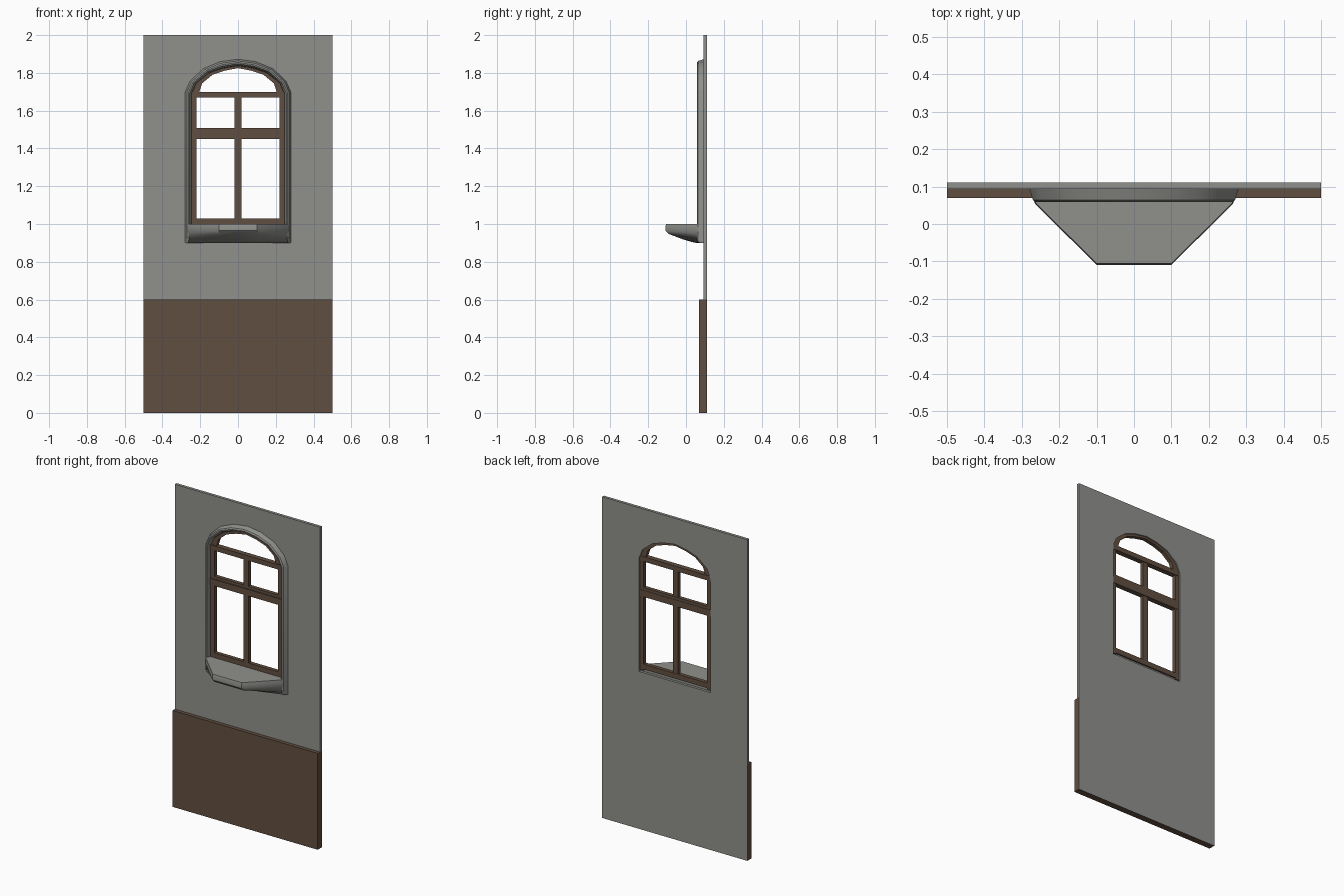
import bpy, bmesh, math

if "Cube" in bpy.data.objects:
    bpy.data.objects.remove(bpy.data.objects["Cube"])


def material(name, rgb):
    m = bpy.data.materials.new(name)
    m.diffuse_color = (*rgb, 1)
    m.use_nodes = True
    m.node_tree.nodes["Principled BSDF"].inputs["Base Color"].default_value = m.diffuse_color
    return m


GREY = material("grey plaster", (0.28, 0.28, 0.265))
BROWN = material("dark brown wood", (0.12, 0.077, 0.053))


def finish(name, bm, mat, mirror=False, smooth=False):
    bmesh.ops.recalc_face_normals(bm, faces=bm.faces[:])
    if mirror:  # drop the seam faces on the centre plane
        seam = [f for f in bm.faces if all(abs(v.co.x) < 1e-5 for v in f.verts)]
        bmesh.ops.delete(bm, geom=seam, context='FACES')
    me = bpy.data.meshes.new(name)
    bm.to_mesh(me)
    bm.free()
    me.materials.append(mat)
    ob = bpy.data.objects.new(name, me)
    bpy.context.collection.objects.link(ob)
    if mirror:
        ob.modifiers.new("mirror", 'MIRROR').use_clip = True
    if smooth:
        bpy.ops.object.select_all(action='DESELECT')
        ob.select_set(True)
        bpy.context.view_layer.objects.active = ob
        bpy.ops.object.shade_smooth_by_angle(angle=math.radians(35))
    return ob


def loft(name, rings, mat, smooth=False):
    """Skin a row of closed rings, cap both ends, mirror in x."""
    bm = bmesh.new()
    rows = [[bm.verts.new(p) for p in r] for r in rings]
    n = len(rows[0])
    for a, b in zip(rows, rows[1:]):
        for i in range(n):
            j = (i + 1) % n
            bm.faces.new((a[i], a[j], b[j], b[i]))
    bm.faces.new(rows[0])
    bm.faces.new(rows[-1])
    return finish(name, bm, mat, True, smooth)


def prism(name, pts, y0, y1, mat):
    return loft(name, [[(x, y, z) for x, z in pts] for y in (y0, y1)], mat)


def bar(name, x0, x1, y0, y1, z0, z1, mat, mirror=False):
    bm = bmesh.new()
    bmesh.ops.create_cube(bm, size=1)
    for v in bm.verts:
        v.co = (x0 if v.co.x < 0 else x1, y0 if v.co.y < 0 else y1,
                z0 if v.co.z < 0 else z1)
    return finish(name, bm, mat, mirror)


# right half of the arched opening, bottom to crown, and the trim outline
inner = [(0.245, 0.98), (0.245, 1.69), (0.222, 1.745), (0.154, 1.80),
         (0.08, 1.825), (0, 1.838)]
outer = [(0.28, 0.90), (0.28, 1.70), (0.255, 1.757), (0.185, 1.823),
         (0.095, 1.86), (0, 1.873)]

# wall with arched opening
prism("wall", [(0, 0.6), (0.5, 0.6), (0.5, 2), (0, 2)] + inner[::-1]
      + [(0, 0.98)], 0.093, 0.111, GREY)

# lower panel, with its back face plastered like the wall
panel = bar("lower_panel", -0.5, 0.5, 0.07, 0.111, 0, 0.6, BROWN)
panel.data.materials.append(GREY)
for f in panel.data.polygons:
    f.material_index = 1 if f.normal.y > 0.5 else 0

# rounded moulding around the opening: (inner-to-outer blend, y)
section = [(1, 0.095), (0.72, 0.064), (0.5, 0.059), (0.3, 0.06),
           (0.08, 0.075), (0, 0.095)]
loft("window_moulding",
     [[(a[0] + (b[0] - a[0]) * t, y, a[1] + (b[1] - a[1]) * t)
       for t, y in section] for a, b in zip(inner, outer)], GREY, True)

# flared sill: z, front y, shoulder x, shoulder y
levels = [(1.0, -0.105, 0.262, 0.055), (0.985, -0.109, 0.264, 0.053),
          (0.965, -0.108, 0.264, 0.053), (0.947, -0.09, 0.26, 0.055),
          (0.92, -0.02, 0.26, 0.06), (0.905, 0.03, 0.262, 0.065),
          (0.90, 0.055, 0.265, 0.075)]
loft("sill", [[(0, yf, z), (0.1, yf, z), (xs, ys, z), (0.28, 0.095, z),
               (0, 0.095, z)] for z, yf, xs, ys in levels], GREY, True)

# timber window frame
bar("side_stile", 0.219, 0.246, 0.08, 0.104, 0.99, 1.70, BROWN, True)
bar("mullion", -0.018, 0.018, 0.08, 0.102, 1.0, 1.68, BROWN)
bar("bottom_rail", -0.245, 0.245, 0.08, 0.104, 0.998, 1.03, BROWN)
bar("middle_transom", -0.246, 0.246, 0.074, 0.106, 1.45, 1.49, BROWN)
bar("middle_transom_cap", -0.245, 0.245, 0.08, 0.104, 1.49, 1.507, BROWN)
bar("top_transom", -0.246, 0.246, 0.074, 0.106, 1.67, 1.70, BROWN)

# arched head of the frame
arch = [(0.208, 1.69), (0.19, 1.745), (0.135, 1.79), (0.07, 1.812), (0, 1.825)]
prism("arched_head", inner[1:] + arch[::-1], 0.08, 0.104, BROWN)
